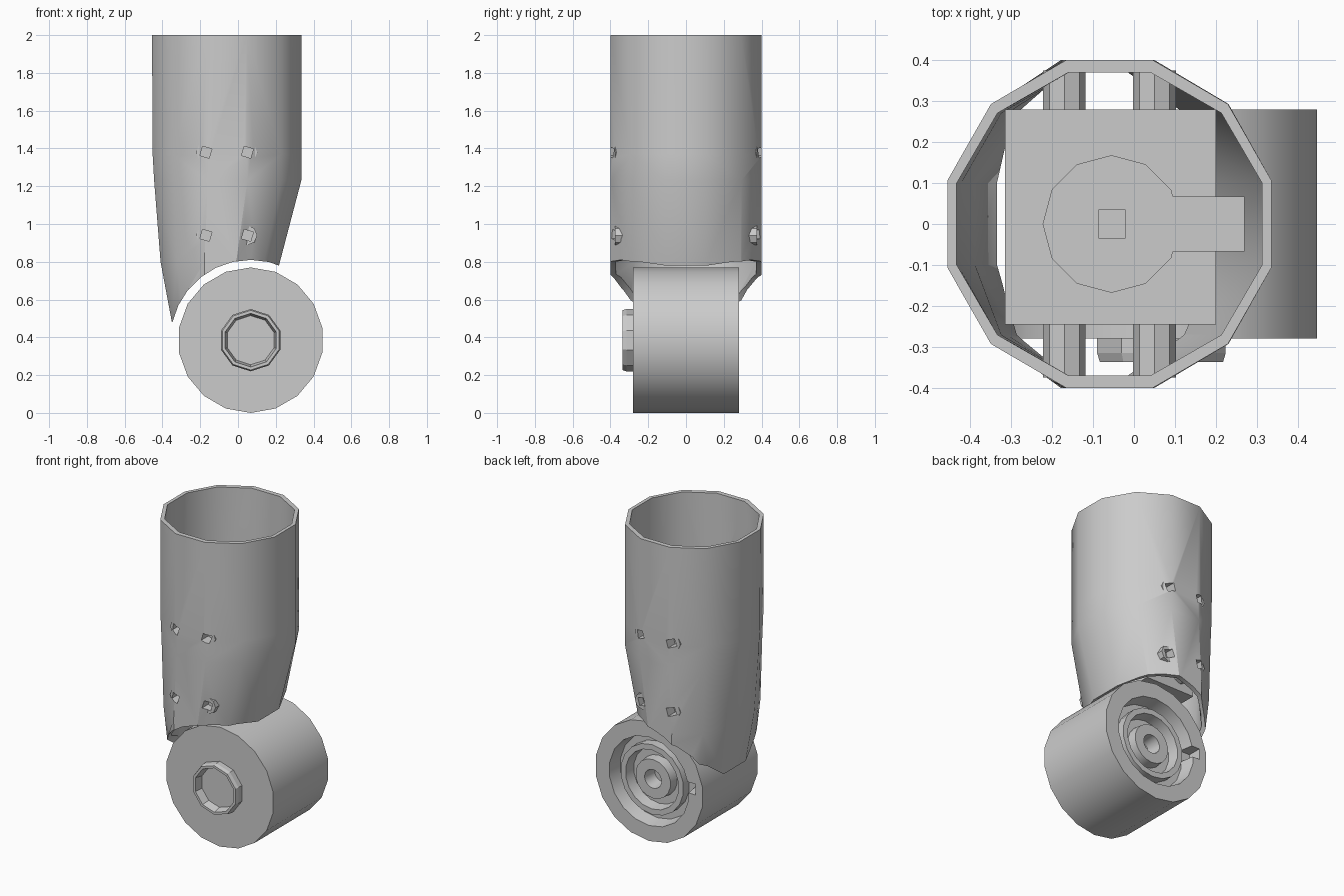
import bpy, bmesh, math
from mathutils import Matrix, Vector

if "Cube" in bpy.data.objects:
    bpy.data.objects.remove(bpy.data.objects["Cube"])

grey = bpy.data.materials.new("light_grey")
grey.use_nodes = True
grey.diffuse_color = (0.6, 0.6, 0.6, 1)
grey.node_tree.nodes["Principled BSDF"].inputs["Base Color"].default_value = (0.6, 0.6, 0.6, 1)


def finish(name, bm):
    bmesh.ops.recalc_face_normals(bm, faces=bm.faces[:])
    mesh = bpy.data.meshes.new(name)
    bm.to_mesh(mesh)
    bm.free()
    mesh.materials.append(grey)
    ob = bpy.data.objects.new(name, mesh)
    bpy.context.collection.objects.link(ob)
    return ob


def box(name, lo, hi):
    bm = bmesh.new()
    lo, hi = Vector(lo), Vector(hi)
    m = Matrix.Translation((lo + hi) / 2) @ Matrix.Diagonal((*(hi - lo), 1))
    bmesh.ops.create_cube(bm, size=1, matrix=m)
    return finish(name, bm)


def rod(name, centre, radius, depth, sides, axis="Y", tip=None, turn=0):
    bm = bmesh.new()
    m = Matrix.Translation(centre)
    if axis == "Y":
        m = m @ Matrix.Rotation(math.pi / 2, 4, "X")
    m = m @ Matrix.Rotation(turn, 4, "Z")
    bmesh.ops.create_cone(bm, cap_ends=True, segments=sides, radius1=radius,
                          radius2=tip or radius, depth=depth, matrix=m)
    return finish(name, bm)


def skin(bm, rings, closed=False):
    n = len(rings[0])
    pairs = list(zip(rings, rings[1:]))
    if closed:
        pairs.append((rings[-1], rings[0]))
    for a, b in pairs:
        for i in range(n):
            bm.faces.new((a[i], a[(i + 1) % n], b[(i + 1) % n], b[i]))


def turned(name, profile, sides, x, z):
    """Lathe a (radius, y) profile about an axis along y and cap both ends."""
    bm = bmesh.new()
    rings = []
    for r, y in profile:
        angles = [math.tau * (i + 0.5) / sides for i in range(sides)]
        rings.append([bm.verts.new((x + r * math.cos(a), y, z + r * math.sin(a))) for a in angles])
    skin(bm, rings)
    bm.faces.new(rings[0])
    bm.faces.new(rings[-1])
    return finish(name, bm)


def modify(ob, other, operation="DIFFERENCE"):
    mod = ob.modifiers.new("bool", "BOOLEAN")
    mod.operation = operation
    mod.solver = "EXACT"
    mod.object = other
    bpy.context.view_layer.objects.active = ob
    bpy.ops.object.modifier_apply(modifier=mod.name)
    bpy.data.objects.remove(other)


def smooth(ob, degrees=32):
    bpy.ops.object.select_all(action="DESELECT")
    ob.select_set(True)
    bpy.context.view_layer.objects.active = ob
    bpy.ops.object.shade_smooth_by_angle(angle=math.radians(degrees))


# Sleeve: twelve-sided hollow tube, tapering towards the joint
SIDES = 12
fit = 1 / math.cos(math.pi / SIDES)
levels = [(2, -0.455, 0.335), (1.37, -0.452, 0.335), (1.23, -0.444, 0.335),
          (0.8, -0.41, 0.222), (0.48, -0.35, 0.14)]


def sleeve_ring(bm, level, dx, dy):
    z, left, right = level
    cx, rx, ry = (left + right) / 2, (right - left) / 2 - dx, 0.4 - dy
    angles = [math.tau * (i + 0.5) / SIDES for i in range(SIDES)]
    return [bm.verts.new((cx + rx * fit * math.cos(a), ry * fit * math.sin(a), z)) for a in angles]


bm = bmesh.new()
outer = [sleeve_ring(bm, lv, 0, 0) for lv in levels]
inner = [sleeve_ring(bm, lv, 0.022, 0.03) for lv in reversed(levels)]
skin(bm, outer + inner, closed=True)
sleeve = finish("sleeve", bm)

# Arched lower edge clearing the drum
JX, JZ = 0.067, 0.385
modify(sleeve, rod("arch_cutter", (JX, 0, JZ), 0.425, 1.2, 28))

# Screw holes through the front and back walls, with posts behind them
for x in (-0.17, 0.05):
    for z, root in ((0.94, 0.2), (1.38, 0.24)):
        modify(sleeve, rod("hole_cutter", (x, 0, z), 0.036, 1.2, 4, turn=0.5))
        for side, word in ((-1, "front"), (1, "back")):
            y = side * (root + 0.375) / 2
            post = rod(f"{word}_screw_post", (x, y, z), 0.052, 0.375 - root, 8)
            modify(post, rod("pit_cutter", (x, side * 0.38, z), 0.036, 0.1, 4, turn=0.5))
smooth(sleeve)

# Motor housing inside the sleeve
box("motor_housing", (-0.315, -0.245, 1.24), (0.2, 0.28, 1.48))
box("motor_lower_body", (-0.27, -0.215, 0.84), (0.08, 0.215, 1.24))

# Output horn: round hub with an arm and a square socket
horn = rod("output_horn", (-0.055, 0, 1.505), 0.168, 0.06, 12, axis="Z")
modify(horn, box("arm", (0, -0.067, 1.475), (0.27, 0.067, 1.535)), "UNION")
modify(horn, box("socket_cutter", (-0.085, -0.035, 1.5), (-0.022, 0.035, 1.6)))

# Joint drum with stepped rings sunk into its back
drum = turned("joint_drum", [(0.385, -0.28), (0.385, 0.28), (0.285, 0.28), (0.27, 0.19),
                             (0.225, 0.19), (0.225, 0.25), (0.19, 0.25), (0.18, 0.18),
                             (0.13, 0.18), (0.125, 0.24), (0.06, 0.24), (0.05, 0.15)],
              18, JX, JZ)
modify(drum, box("notch_cutter", (JX - 0.33, 0.19, JZ), (JX - 0.25, 0.3, JZ + 0.07)))
smooth(drum)

# Recessed boss on the front of the drum
turned("front_boss", [(0.165, -0.275), (0.165, -0.315), (0.158, -0.337),
                      (0.142, -0.337), (0.13, -0.285)], 10, JX, JZ)
